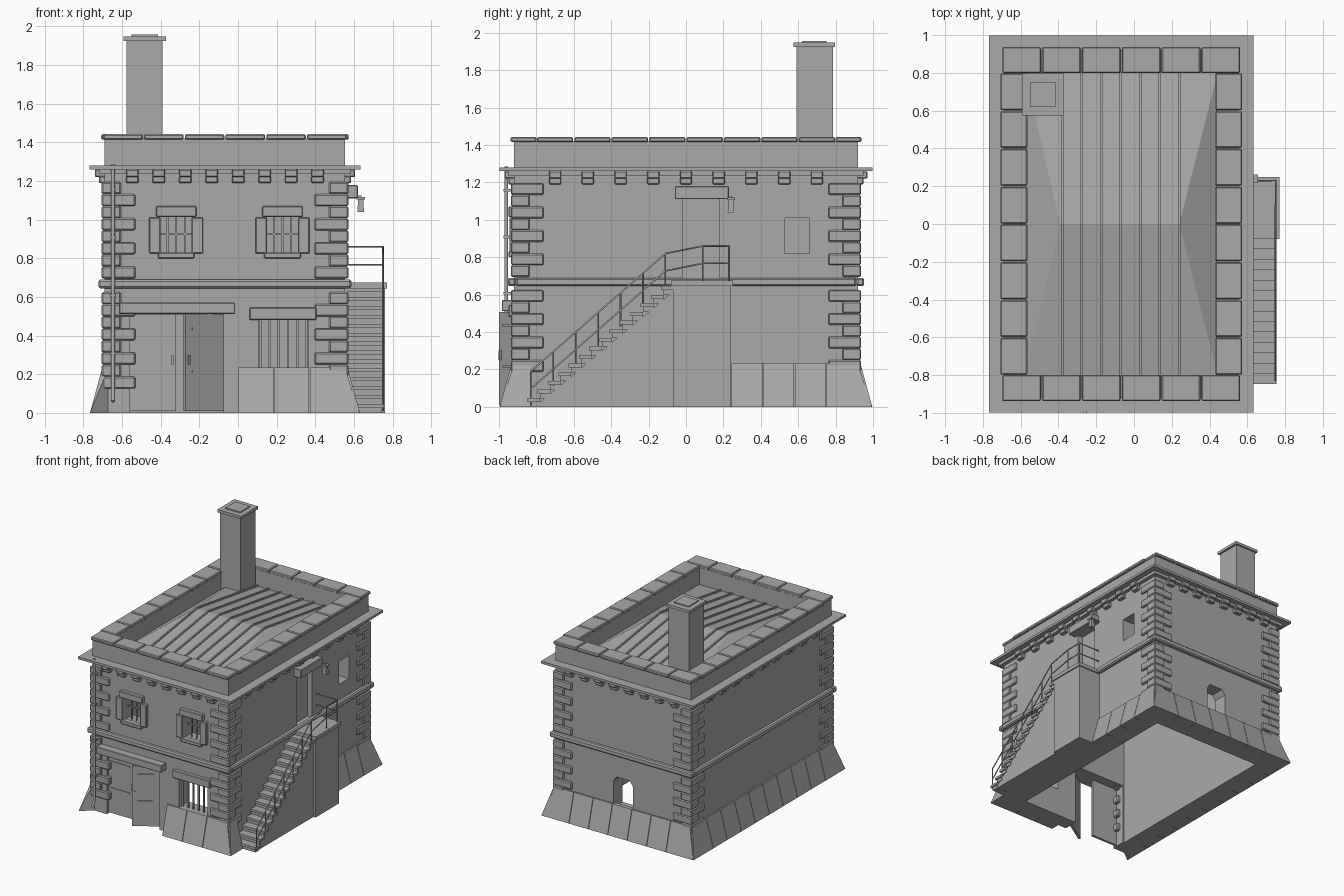
import bpy, bmesh, math
from itertools import product
from mathutils import Matrix, Vector

if "Cube" in bpy.data.objects:
    bpy.data.objects.remove(bpy.data.objects["Cube"])

stone = bpy.data.materials.new("stone_grey")
stone.use_nodes = True
grey = (0.4, 0.4, 0.4, 1)
stone.diffuse_color = grey
stone.node_tree.nodes["Principled BSDF"].inputs["Base Color"].default_value = grey

# Wall extents: left, right, half depth, parapet thickness, top
WL, WR, HD, TH, TOP = -0.69, 0.555, 0.92, 0.12, 1.42
MID = (WL + WR) / 2


def box(x0, x1, y0, y1, z0, z1):
    return list(product((x0, x1), (y0, y1), (z0, z1)))


def build(name, solids, bevel=0):
    """One object made of convex solids, each given by its corner points."""
    bm = bmesh.new()
    for pts in solids:
        part = bmesh.new()
        vs = [part.verts.new(p) for p in pts]
        bmesh.ops.convex_hull(part, input=vs)
        bmesh.ops.dissolve_limit(part, angle_limit=0.01, verts=part.verts, edges=part.edges)
        bmesh.ops.recalc_face_normals(part, faces=part.faces)
        tmp = bpy.data.meshes.new("tmp")
        part.to_mesh(tmp)
        part.free()
        bm.from_mesh(tmp)
        bpy.data.meshes.remove(tmp)
    if bevel:
        bmesh.ops.bevel(bm, geom=bm.edges[:], offset=bevel, segments=1, affect='EDGES')
    me = bpy.data.meshes.new(name)
    bm.to_mesh(me)
    bm.free()
    me.materials.append(stone)
    ob = bpy.data.objects.new(name, me)
    bpy.context.collection.objects.link(ob)
    return ob


def rod(name, paths, r):
    cu = bpy.data.curves.new(name, 'CURVE')
    cu.dimensions = '3D'
    cu.bevel_depth, cu.bevel_resolution, cu.use_fill_caps = r, 1, True
    for pts in paths:
        sp = cu.splines.new('POLY')
        sp.points.add(len(pts) - 1)
        for p, co in zip(sp.points, pts):
            p.co = (*co, 1)
    cu.materials.append(stone)
    ob = bpy.data.objects.new(name, cu)
    bpy.context.collection.objects.link(ob)
    return ob


def ring(out, inn, z0, z1):
    """Four boxes running round the walls, from inn to out beyond their faces."""
    x0, x1, y = WL - out, WR + out, HD + out
    w = out - inn
    return [box(x0, x1, -y, -y + w, z0, z1), box(x0, x1, y - w, y, z0, z1),
            box(x0, x0 + w, w - y, y - w, z0, z1), box(x1 - w, x1, w - y, y - w, z0, z1)]


# Map (distance along a wall, distance outward, height) to the model
FACE = {"front": lambda s, o, z: (s, -HD - o, z), "back": lambda s, o, z: (s, HD + o, z),
        "left": lambda s, o, z: (WL - o, s, z), "right": lambda s, o, z: (WR + o, s, z)}


def on_face(side, *dims):
    return [FACE[side](*p) for p in box(*dims)]


# Hollow walls with openings
walls = build("walls", [box(WL, WR, -HD, HD, 0, TOP)])
arch = [(MID + s * w, y, z) for s in (-1, 1) for y in (0.7, 1)
        for w, z in ((0.09, 0.2), (0.09, 0.42), (0.06, 0.46))]
cuts = [box(WL + TH, WR - TH, TH - HD, HD - TH, -1, 2),
        box(-0.56, -0.075, -1, -0.7, -1, 0.51),
        box(0.105, 0.365, -1, -0.7, 0.235, 0.49),
        box(0.4, 0.6, -0.02, 0.18, 0.68, 1.11),
        box(0.4, 0.6, 0.53, 0.66, 0.82, 1.01), arch]
cuts += [box(c - 0.085, c + 0.085, -1, -0.7, 0.82, 1.03) for c in (-0.32, 0.23)]
cutters = [build("cutter", [c]) for c in cuts]
for c in cutters:
    c.hide_render = True
    m = walls.modifiers.new("opening", 'BOOLEAN')
    m.operation, m.object, m.solver = 'DIFFERENCE', c, 'EXACT'
bpy.context.view_layer.update()
dg = bpy.context.evaluated_depsgraph_get()
baked = bpy.data.meshes.new_from_object(walls.evaluated_get(dg))
walls.modifiers.clear()
walls.data = baked
for c in cutters:
    bpy.data.objects.remove(c)

# Mouldings
build("cornice", ring(0.078, -0.05, 1.26, 1.28))
build("cornice_step", ring(0.03, -0.01, 1.235, 1.26))
build("string_course", ring(0.032, -0.01, 0.645, 0.69), 0.009)

# Brackets under the cornice
brackets = []
for side in FACE:
    n, pitch, mid = (8, 0.137, MID) if side in ("front", "back") else (9, 0.175, 0)
    for i in range(n):
        s = mid + (i - (n - 1) / 2) * pitch
        brackets.append(on_face(side, s - 0.033, s + 0.033, -0.01, 0.03, 1.19, 1.225))
        brackets.append(on_face(side, s - 0.033, s + 0.033, -0.01, 0.05, 1.22, 1.26))
build("brackets", brackets, 0.005)

# Alternating corner stones
quoins = []
H = 0.0625
for sx, sy in product((-1, 1), repeat=2):
    cx, cy = (WL if sx < 0 else WR) + sx * 0.016, sy * (HD + 0.016)
    for base, count in ((0.125, 8), (0.695, 8)):
        for i in range(count):
            lx, ly = (0.175, 0.1) if i % 2 == 0 else (0.1, 0.175)
            z = base + i * H
            quoins.append(box(cx, cx - sx * lx, cy, cy - sy * ly, z, z + H))
build("corner_stones", quoins, 0.007)

# Parapet coping stones
coping = []
z0, z1, gap = TOP - 0.005, 1.442, 0.003
for i in range(6):
    w = (WR - WL + 0.02) / 6
    x = WL - 0.01 + i * w
    for s in (-1, 1):
        coping.append(box(x + gap, x + w - gap, s * 0.8, s * 0.937, z0, z1))
for i in range(8):
    y = -0.8 + i * 0.2
    for a, b in ((WL - 0.018, WL + 0.125), (WR + 0.018, WR - 0.125)):
        coping.append(box(a, b, y + gap, y + 0.2 - gap, z0, z1))
build("coping_stones", coping, 0.006)

# Hipped roof with battens, and chimney
EAVE, RIDGE = 1.28, 1.4
xl, xr, ye = WL + TH - 0.01, WR - TH + 0.01, 0.81
build("roof", [[(x, y, EAVE) for x in (xl, xr) for y in (-ye, ye)]
               + [(-0.39, 0, RIDGE), (0.24, 0, RIDGE)]])
battens = []
for i in range(7):
    x = -0.38 + i * 0.1033
    for s in (-1, 1):
        battens.append([(x + a, y, z + b) for a in (-0.006, 0.006) for b in (0, 0.014)
                        for y, z in ((0, RIDGE - 0.002), (s * 0.8, EAVE))])
build("roof_battens", battens)
build("chimney", [box(-0.577, -0.39, 0.59, 0.785, 1.27, 1.93)])
build("chimney_cap", [box(-0.592, -0.373, 0.575, 0.797, 1.925, 1.948),
                      box(-0.55, -0.415, 0.62, 0.75, 1.945, 1.957)])

# Sloping base stones
base = []
runs = (("front", 0, WR, 3, 0, 1), ("back", WL, WR, 7, 1, 1),
        ("left", -HD, HD, 10, 1, 1), ("right", 0.24, HD, 4, 0, 1),
        ("right", -HD, -0.83, 1, 1, 0))
for side, a, b, n, ea, eb in runs:
    w = (b - a) / n
    for i in range(n):
        s, e = a + i * w + 0.002, a + (i + 1) * w - 0.002
        out = 0.076
        s2 = s - out * ea * (i == 0)
        e2 = e + out * eb * (i == n - 1)
        prof = [(s, -0.02, 0), (e, -0.02, 0), (s, -0.02, 0.235), (e, -0.02, 0.235),
                (s, 0.012, 0.235), (e, 0.012, 0.235), (s2, out, 0), (e2, out, 0)]
        base.append([FACE[side](*p) for p in prof])
build("base_stones", base)

# Upper front windows: surround and grille
for c, label in ((-0.32, "right"), (0.23, "left")):
    trim = [on_face("front", c - 0.105, c + 0.105, -0.02, 0.03, 1.015, 1.07),
            on_face("front", c - 0.095, c + 0.095, -0.02, 0.03, 0.8, 0.83)]
    trim += [on_face("front", c + s * 0.08, c + s * 0.14, -0.02, 0.025, 0.825, 1.012) for s in (-1, 1)]
    build("window_surround_" + label, trim, 0.005)
    grille = [box(c + k - 0.005, c + k + 0.005, -0.875, -0.865, 0.82, 1.03) for k in (-0.045, 0, 0.045)]
    grille.append(box(c - 0.085, c + 0.085, -0.875, -0.865, 0.92, 0.93))
    build("window_grille_" + label, grille)

# Lower front window
build("lower_window_lintel", [on_face("front", 0.06, 0.405, -0.02, 0.03, 0.48, 0.545)], 0.005)
build("lower_window_bars", [box(x - 0.006, x + 0.006, -0.89, -0.878, 0.23, 0.49)
                            for x in [0.115 + i * 0.048 for i in range(6)]])

# Double front door, one leaf ajar
build("door_lintel", [on_face("front", -0.615, -0.015, -0.02, 0.065, 0.512, 0.57)], 0.004)


def door_leaf(name, hinge, direction, angle):
    d = direction
    leaf = [box(0, d * 0.24, -0.01, 0.01, 0.01, 0.508)]
    for z in (0.21, 0.43):
        leaf.append(box(d * 0.005, d * 0.2, -0.015, 0.01, z, z + 0.012))
    leaf.append(box(d * 0.215, d * 0.225, -0.02, 0.01, 0.25, 0.3))
    ob = build(name, leaf)
    ob.matrix_world = Matrix.Translation(Vector(hinge)) @ Matrix.Rotation(angle, 4, 'Z')


door_leaf("closed_door_leaf", (-0.56, -0.89, 0), 1, 0)
door_leaf("open_door_leaf", (-0.075, -0.862, 0), -1, math.radians(33))

# Upper side door with lintel and lamp
build("side_door", [box(0.49, 0.51, -0.03, 0.19, 0.67, 1.12)])
build("side_door_lintel", [on_face("right", -0.06, 0.23, -0.02, 0.065, 1.11, 1.18)], 0.005)
lamp = [(x, y, 1.11) for x in (0.622, 0.648) for y in (0.227, 0.253)]
lamp += [(x, y, 1.04) for x in (0.618, 0.652) for y in (0.223, 0.257)]
build("lamp", [lamp, box(0.613, 0.657, 0.218, 0.262, 1.105, 1.118),
               box(0.55, 0.64, 0.235, 0.245, 1.115, 1.125)])

# Stair, landing and railing
N, START, END, RISE = 14, -0.84, -0.07, 0.645
build("stair_body", [[(x, y, z) for x in (WR - 0.01, 0.74)
                      for y, z in ((START + 0.03, 0), (END, 0), (END, RISE - 0.03))]])
steps = []
for i in range(N):
    y, z = START + i * (END - START) / N, (i + 1) * RISE / N
    steps.append(box(WR - 0.01, 0.755, y - 0.008, y + 0.06, z - 0.02, z))
    steps.append(box(WR - 0.01, 0.745, y + 0.005, y + 0.06, z - 0.047, z - 0.018))
build("stair_steps", steps)
build("landing_block", [box(WR - 0.01, 0.76, END, 0.24, 0, RISE)])
build("landing_slab", [box(WR - 0.01, 0.77, END - 0.01, 0.25, RISE, 0.675)])

RX = 0.75
top = [(RX, -0.83, 0.19), (RX, -0.11, 0.82), (RX, 0.09, 0.86), (RX, 0.23, 0.86), (WR, 0.23, 0.86)]
low = [(x, y, z - 0.093) for x, y, z in top]
posts = []
for i in range(7):
    t = i / 6
    y, z = -0.83 + 0.72 * t, 0.19 + 0.63 * t
    posts.append([(RX, y, z - 0.18), (RX, y, z)])
posts += [[(RX, y, 0.67), (RX, y, 0.86)] for y in (0.09, 0.23)]
rod("stair_railing", [top, low] + posts, 0.005)

# Drainpipe
px = -0.647
rod("drainpipe", [[(px, -0.96, 1.285), (px, -0.96, 0.1), (px, -0.985, 0.06)]], 0.011)
build("pipe_clips", [box(px - 0.016, px + 0.016, -0.975, -0.91, z, z + 0.015)
                     for z in (0.3, 0.6, 0.9, 1.15)])
